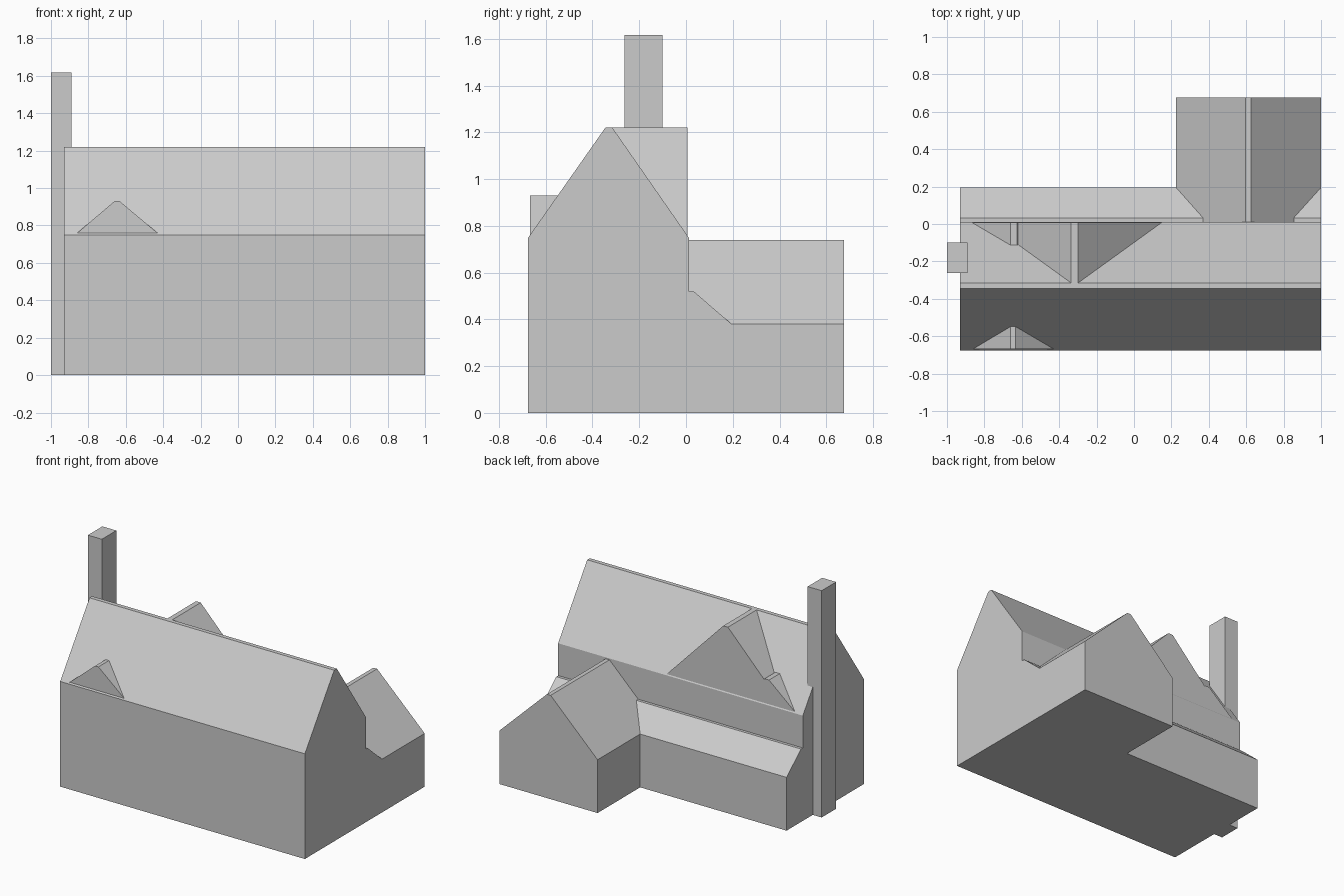
import bpy, bmesh

if "Cube" in bpy.data.objects:
    bpy.data.objects.remove(bpy.data.objects["Cube"])

# Main measurements
LEFT, RIGHT = -0.93, 1.0
FRONT, WALL, BACK = -0.675, 0.012, 0.675
EAVE, RIDGE = 0.75, 1.22
RIDGE_F, RIDGE_B = -0.345, -0.315


def hull(name, points):
    """Closed flat-faced solid around a few corner points."""
    bm = bmesh.new()
    for p in points:
        bm.verts.new(p)
    bmesh.ops.convex_hull(bm, input=bm.verts[:])
    bmesh.ops.dissolve_limit(bm, angle_limit=0.002, verts=bm.verts[:], edges=bm.edges[:])
    bmesh.ops.recalc_face_normals(bm, faces=bm.faces[:])
    mesh = bpy.data.meshes.new(name)
    bm.to_mesh(mesh)
    bm.free()
    obj = bpy.data.objects.new(name, mesh)
    bpy.context.collection.objects.link(obj)
    return obj


def prism_x(name, profile, x0, x1):
    """Extrude a (y, z) profile along x."""
    return hull(name, [(x, y, z) for x in (x0, x1) for y, z in profile])


def prism_y(name, profile, y0, y1):
    """Extrude an (x, z) profile along y."""
    return hull(name, [(x, y, z) for y in (y0, y1) for x, z in profile])


def roof_y(z, front):
    """Depth at which the main roof slope reaches height z."""
    t = (z - EAVE) / (RIDGE - EAVE)
    return FRONT + t * (RIDGE_F - FRONT) if front else WALL + t * (RIDGE_B - WALL)


def dormer(name, x0, r0, r1, x1, base, top, front):
    """Gable growing out of a main roof slope, with a narrow flat ridge."""
    yb, yt = roof_y(base, front), roof_y(top, front)
    return hull(name, [(x0, yb, base), (x1, yb, base), (r0, yb, top), (r1, yb, top),
                       (r0, yt, top), (r1, yt, top)])


# Main house with steep gable roof
prism_x("main_house", [(FRONT, 0), (FRONT, EAVE), (RIDGE_F, RIDGE), (RIDGE_B, RIDGE),
                       (WALL, EAVE), (WALL, 0)], LEFT, RIGHT)

# Low lean-to along the back wall
prism_x("lean_to", [(WALL, 0), (WALL, 0.52), (0.033, 0.52), (0.195, 0.38), (0.195, 0)],
        LEFT, RIGHT)

# Rear wing with its own gable
prism_y("rear_wing", [(0.225, 0), (0.225, 0.38), (0.595, 0.74), (0.625, 0.74),
                      (RIGHT, 0.38), (RIGHT, 0)], WALL, BACK)

# Roof gables: one in front, a small and a large one behind
dormer("front_dormer", -0.86, -0.66, -0.633, -0.43, 0.76, 0.93, True)
dormer("small_rear_gable", -0.865, -0.66, -0.625, -0.43, 0.757, 0.93, False)
dormer("large_rear_gable", -0.782, -0.336, -0.299, 0.147, 0.757, RIDGE, False)

# Chimney on the left gable end
prism_x("chimney", [(-0.263, 0), (-0.263, 1.617), (-0.1, 1.617), (-0.1, 0)], -1.0, -0.89)
